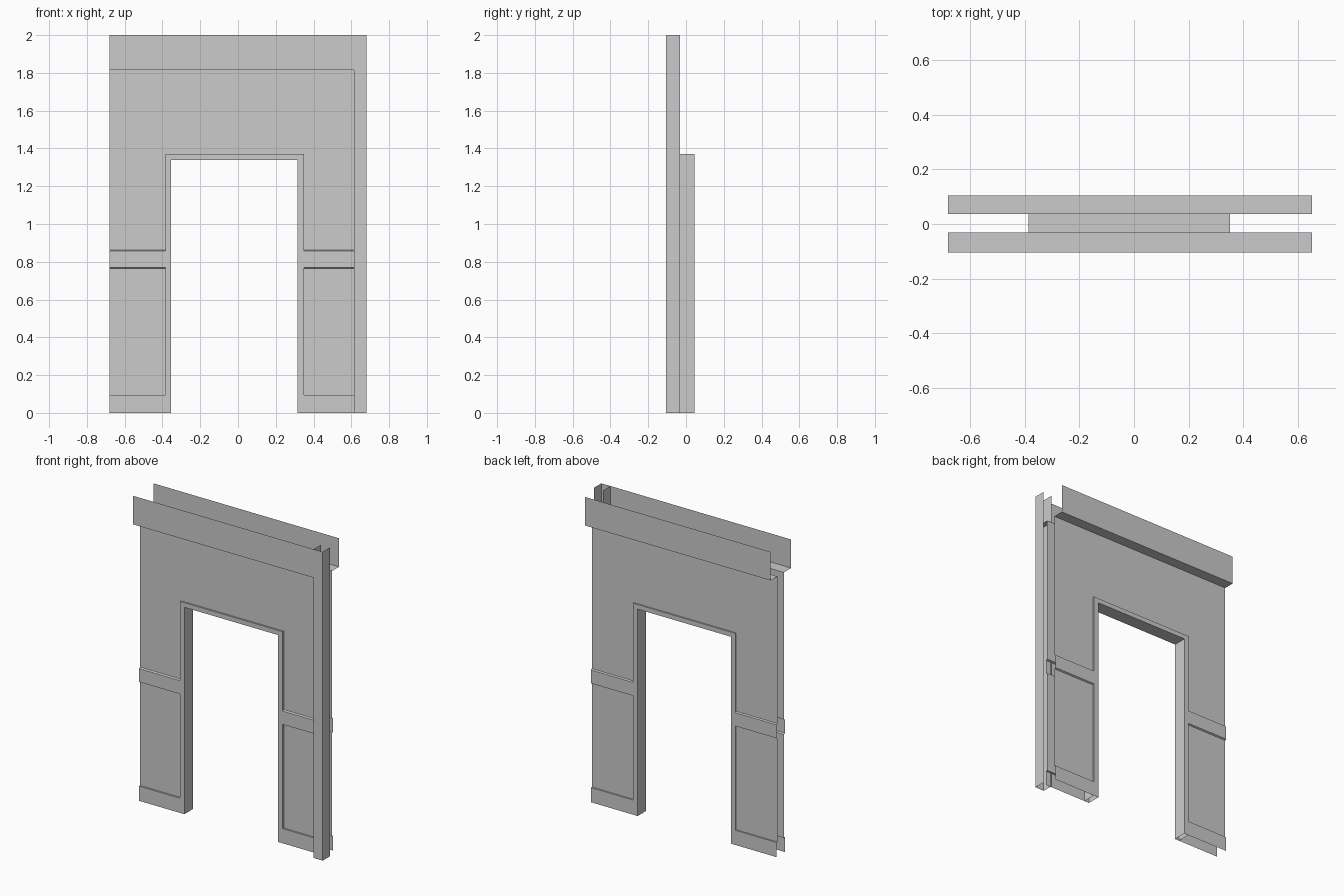
import bpy, bmesh

if "Cube" in bpy.data.objects:
    bpy.data.objects.remove(bpy.data.objects["Cube"])

LEFT, RIGHT, TOP = -0.68, 0.65, 2.0        # wall shell limits
DOOR_L, DOOR_R, DOOR_T = -0.385, 0.35, 1.37  # outer edge of door frame
IN_L, IN_R, IN_T = -0.355, 0.315, 1.34       # clear opening
POST_L, POST_R = 0.615, 0.68
WALL_F, WALL_B = -0.031, 0.036
TRIM_F, TRIM_B = -0.042, 0.045
OUT = 0.105
CORNICE = 1.815


def make(name, strips):
    """Build an object from lists of quads."""
    bm = bmesh.new()
    for quad in strips:
        bm.faces.new([bm.verts.new(p) for p in quad])
    bmesh.ops.remove_doubles(bm, verts=bm.verts, dist=0.0005)
    bmesh.ops.recalc_face_normals(bm, faces=bm.faces)
    mesh = bpy.data.meshes.new(name)
    bm.to_mesh(mesh)
    bm.free()
    ob = bpy.data.objects.new(name, mesh)
    bpy.context.collection.objects.link(ob)
    return ob


def along_x(profile, x0, x1):
    """Sweep an open (y, z) profile along x."""
    return [[(x0, *a), (x1, *a), (x1, *b), (x0, *b)]
            for a, b in zip(profile, profile[1:])]


def along_z(plan, z0, z1):
    """Sweep an open (x, y) plan upward."""
    return [[(*a, z0), (*b, z0), (*b, z1), (*a, z1)]
            for a, b in zip(plan, plan[1:])]


# Panelled wall faces: skirting, dado rail, upper panel and cornice
for side, wall, trim, out, fascia_end in (
        ("front", WALL_F, TRIM_F, -OUT, POST_L),
        ("back", WALL_B, TRIM_B, OUT, RIGHT)):
    lower = [(trim, 0), (trim, 0.095), (wall, 0.095), (wall, 0.765),
             (trim, 0.77), (trim, 0.857), (wall, 0.862), (wall, DOOR_T)]
    make(side + "_wall_left", along_x(lower, LEFT, DOOR_L))
    make(side + "_wall_right", along_x(lower, DOOR_R, RIGHT))
    upper = [(wall, DOOR_T), (wall, CORNICE), (out, CORNICE)]
    make(side + "_wall_upper", along_x(upper, LEFT, RIGHT))
    make(side + "_cornice", along_x([(out, CORNICE), (out, TOP)], LEFT, fascia_end))

# Door frame: hollow surround through the full thickness, open underneath
outer = [(DOOR_L, 0), (DOOR_L, DOOR_T), (DOOR_R, DOOR_T), (DOOR_R, 0)]
inner = [(IN_L, 0), (IN_L, IN_T), (IN_R, IN_T), (IN_R, 0)]
quads = []
for i in range(3):
    for path in (outer, inner):
        (xa, za), (xb, zb) = path[i], path[i + 1]
        quads.append([(xa, TRIM_F, za), (xb, TRIM_F, zb),
                      (xb, TRIM_B, zb), (xa, TRIM_B, za)])
    for y in (TRIM_F, TRIM_B):
        quads.append([(x, y, z) for x, z in
                      (outer[i], outer[i + 1], inner[i + 1], inner[i])])
make("door_frame", quads)

# Corner post: channel section open to the back
make("corner_post", along_z([(POST_L, WALL_F), (POST_L, -OUT),
                             (POST_R, -OUT), (POST_R, WALL_F)], 0, TOP))
